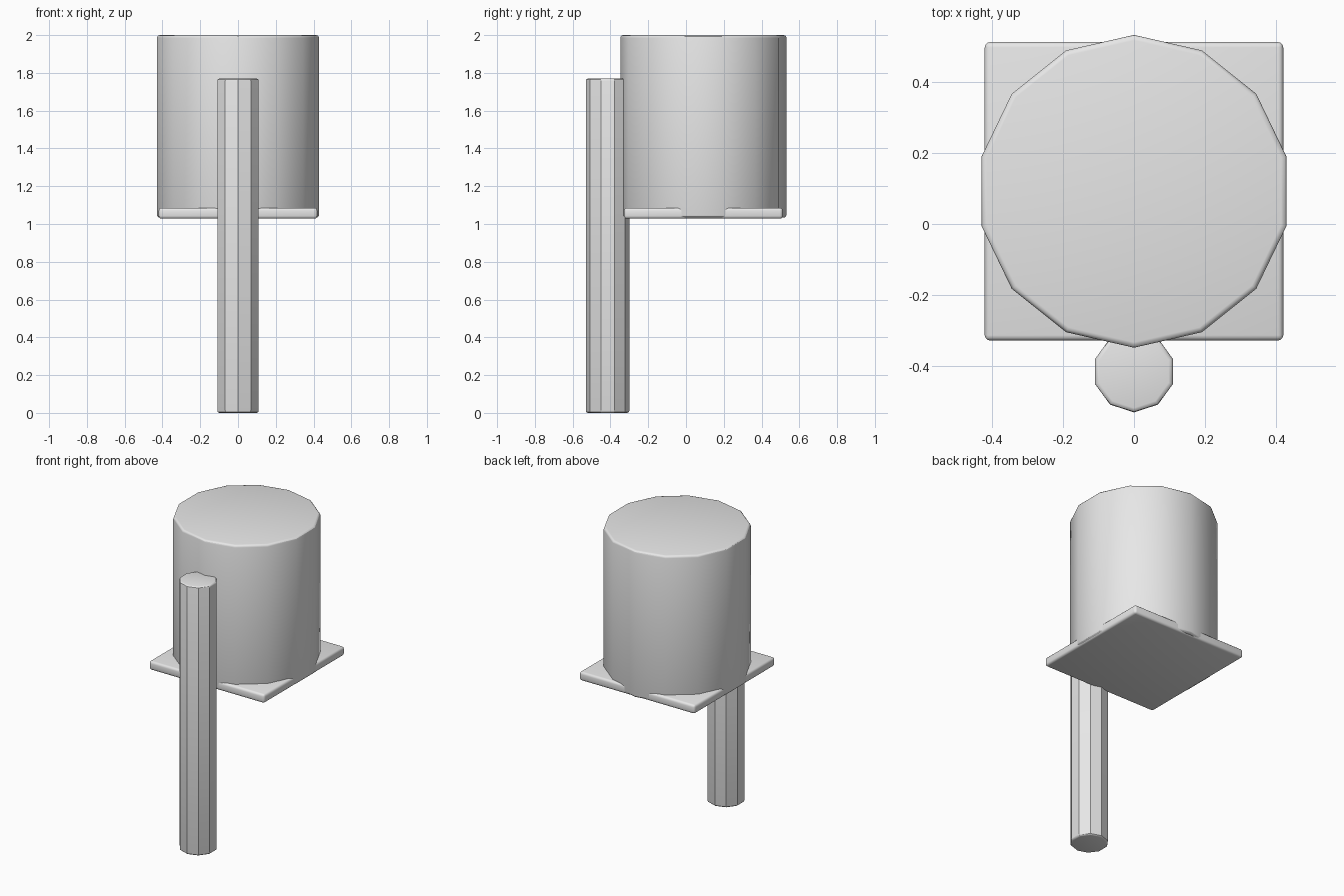
import bpy
import math

default = bpy.data.objects.get("Cube")
if default:
    bpy.data.objects.remove(default, do_unlink=True)

# Single plain material
GREY = (0.8, 0.8, 0.8, 1.0)
grey = bpy.data.materials.new("plain grey")
grey.use_nodes = True
grey.diffuse_color = GREY
grey.node_tree.nodes["Principled BSDF"].inputs["Base Color"].default_value = GREY


def finish(obj, name, bevel, rims_only=False):
    """Name, colour, round the edges and shade smooth below 30 degrees."""
    obj.name = name
    obj.data.materials.append(grey)
    mod = obj.modifiers.new("rounded edges", 'BEVEL')
    mod.width = bevel
    mod.segments = 3
    mod.limit_method = 'ANGLE'
    # Rims are right angles; the upright edges of a prism are shallower
    mod.angle_limit = math.radians(60 if rims_only else 30)
    bpy.ops.object.modifier_apply(modifier=mod.name)
    bpy.ops.object.shade_smooth_by_angle(angle=math.radians(30))


def prism(name, sides, radius, y, bottom, top, bevel):
    """Upright prism with a corner pointing to the front and back."""
    bpy.ops.mesh.primitive_cylinder_add(
        vertices=sides, radius=radius, depth=top - bottom,
        location=(0, y, (bottom + top) / 2))
    finish(bpy.context.object, name, bevel, rims_only=True)


# Large drum, slim post and the thin square plate under the drum
prism("drum", 14, 0.44, 0.092, 1.034, 2.0, 0.015)
prism("post", 10, 0.115, -0.415, 0.0, 1.77, 0.012)

bpy.ops.mesh.primitive_cube_add(size=1, location=(0, 0.092, 1.057))
plate = bpy.context.object
plate.scale = (0.84, 0.84, 0.058)
bpy.ops.object.transform_apply(location=False, rotation=False, scale=True)
finish(plate, "base_plate", 0.015)
